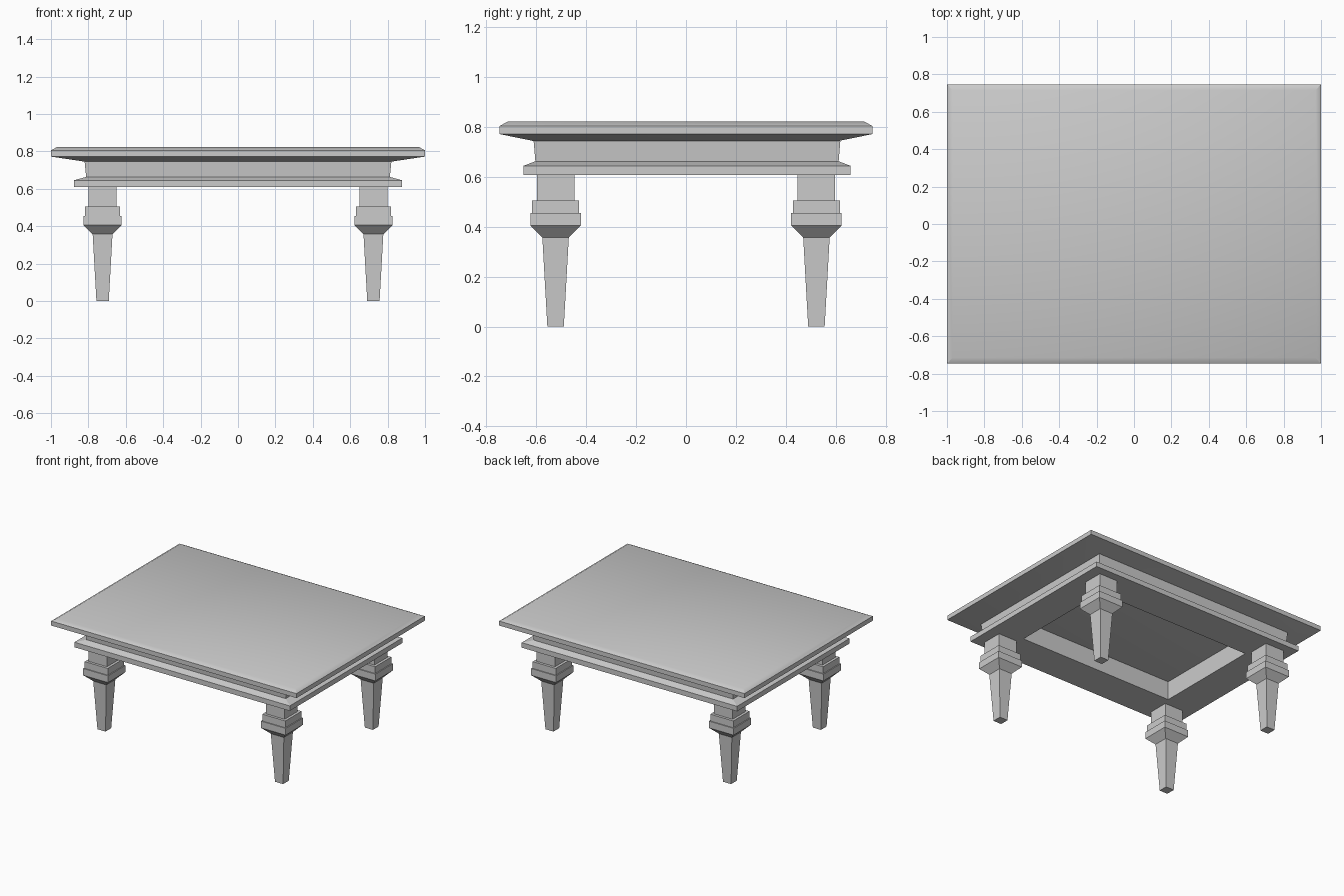
import bpy, bmesh
from math import radians

if "Cube" in bpy.data.objects:
    bpy.data.objects.remove(bpy.data.objects["Cube"])


def loft(name, levels, centre=(0, 0), closed=False):
    """Stack rectangular rings (z, half_x, half_y); cap the ends or join them into a frame."""
    cx, cy = centre
    bm = bmesh.new()
    rings = [[bm.verts.new((cx + sx * hx, cy + sy * hy, z))
              for sx, sy in ((-1, -1), (1, -1), (1, 1), (-1, 1))]
             for z, hx, hy in levels]
    pairs = list(zip(rings, rings[1:]))
    if closed:
        pairs.append((rings[-1], rings[0]))
    else:
        bm.faces.new(rings[0])
        bm.faces.new(rings[-1])
    for a, b in pairs:
        for i in range(4):
            j = (i + 1) % 4
            bm.faces.new((a[i], a[j], b[j], b[i]))
    bmesh.ops.recalc_face_normals(bm, faces=bm.faces)
    mesh = bpy.data.meshes.new(name)
    bm.to_mesh(mesh)
    bm.free()
    obj = bpy.data.objects.new(name, mesh)
    bpy.context.collection.objects.link(obj)
    return obj


# Table top: softened upper edge, shallow chamfered underside
top = loft("table_top", [(0.745, 0.82, 0.615), (0.772, 1.0, 0.747),
                         (0.805, 1.0, 0.747), (0.822, 0.97, 0.715)])
bpy.context.view_layer.objects.active = top
top.select_set(True)
bpy.ops.object.shade_smooth_by_angle(angle=radians(30))
top.select_set(False)

# Apron frame with its projecting moulding and open centre
loft("apron_frame", [(0.608, 0.63, 0.40), (0.608, 0.878, 0.655),
                     (0.645, 0.878, 0.655), (0.663, 0.812, 0.608),
                     (0.745, 0.82, 0.615), (0.745, 0.63, 0.40)],
     centre=(0, 0.004), closed=True)

# Legs: tapered foot, chamfer, two collars and square block, mirrored to all corners
leg_profile = [(0.0, 0.033), (0.357, 0.053), (0.405, 0.101), (0.455, 0.101),
               (0.455, 0.094), (0.505, 0.094), (0.505, 0.075), (0.608, 0.075)]
legs = loft("legs", [(z, h, h) for z, h in leg_profile], centre=(-0.724, -0.523))
mirror = legs.modifiers.new("four_corners", 'MIRROR')
mirror.use_axis = (True, True, False)
